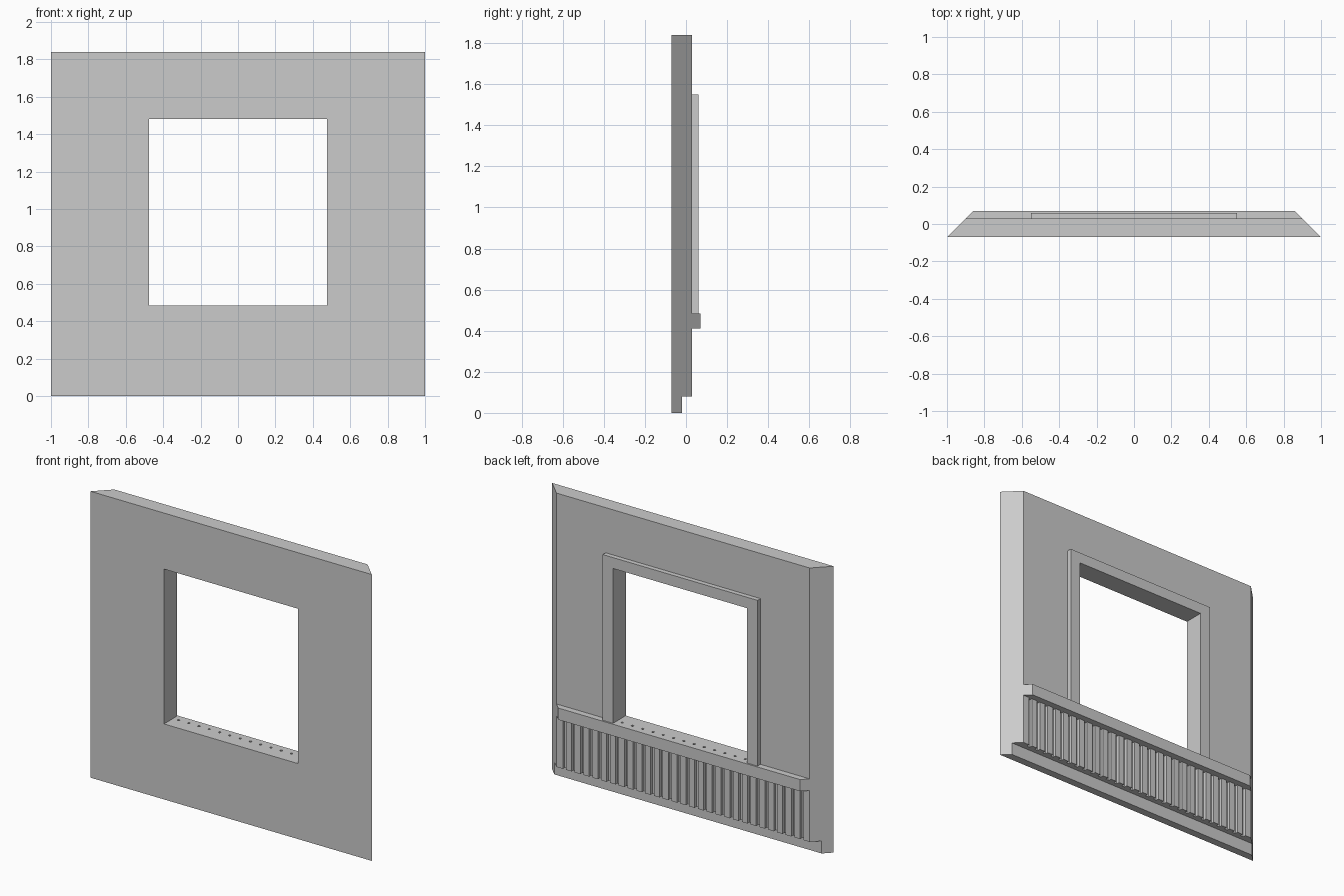
import bpy
import bmesh
from mathutils import Matrix

MITRE = 0.93           # half width of the panel where y = 0
FRONT, BACK, RECESS = -0.07, 0.03, 0.01
SILL_LOW, SILL_TOP = 0.41, 0.485
STEP = 0.08
WIN = 0.477
WIN_TOP = 1.48

cube = bpy.data.objects.get("Cube")
if cube:
    bpy.data.objects.remove(cube, do_unlink=True)

grey = bpy.data.materials.new("plain_grey")
grey.use_nodes = True
GREY = (0.6, 0.6, 0.6, 1)
grey.diffuse_color = GREY
grey.node_tree.nodes["Principled BSDF"].inputs["Base Color"].default_value = GREY


def finish(name, bm):
    bmesh.ops.recalc_face_normals(bm, faces=bm.faces)
    mesh = bpy.data.meshes.new(name)
    bm.to_mesh(mesh)
    bm.free()
    mesh.materials.append(grey)
    obj = bpy.data.objects.new(name, mesh)
    bpy.context.collection.objects.link(obj)
    return obj


def loft(bm, ring_a, ring_b):
    """Solid between two matching outlines."""
    a = [bm.verts.new(p) for p in ring_a]
    b = [bm.verts.new(p) for p in ring_b]
    bm.faces.new(a)
    bm.faces.new(b)
    for i in range(len(a)):
        j = (i + 1) % len(a)
        bm.faces.new((a[i], a[j], b[j], b[i]))


def mitred(name, profile):
    """Side profile (y, z) run across the width, with mitred ends."""
    bm = bmesh.new()
    loft(bm, [(y - MITRE, y, z) for y, z in profile],
         [(MITRE - y, y, z) for y, z in profile])
    return finish(name, bm)


def cut(target, cutter):
    cutter.hide_render = True
    cutter.hide_viewport = True
    cutter.display_type = 'WIRE'
    mod = target.modifiers.new(cutter.name, 'BOOLEAN')
    mod.operation = 'DIFFERENCE'
    mod.solver = 'EXACT'
    mod.object = cutter
    # Bake the cut, then drop the helper
    graph = bpy.context.evaluated_depsgraph_get()
    mesh = bpy.data.meshes.new_from_object(target.evaluated_get(graph))
    target.modifiers.clear()
    target.data = mesh
    bpy.data.objects.remove(cutter, do_unlink=True)


# Wall panel: stepped foot, recess behind the ribs, window opening
wall = mitred("wall_panel", [
    (FRONT, 0), (-0.02, 0), (-0.02, STEP), (RECESS, STEP),
    (RECESS, SILL_TOP), (BACK, SILL_TOP), (BACK, 1.84), (FRONT, 1.84)])
bm = bmesh.new()
opening = [(-WIN, SILL_TOP), (WIN, SILL_TOP), (WIN, WIN_TOP), (-WIN, WIN_TOP)]
loft(bm, [(x, -0.2, z) for x, z in opening], [(x, 0.2, z) for x, z in opening])
cut(wall, finish("window_cutter", bm))

# Sill shelf with a row of small vent holes
sill = mitred("window_sill", [
    (RECESS, SILL_LOW), (0.07, SILL_LOW), (0.07, SILL_TOP), (RECESS, SILL_TOP)])
bm = bmesh.new()
for i in range(-6, 7):
    bmesh.ops.create_cone(
        bm, cap_ends=True, segments=8, radius1=0.008, radius2=0.008,
        depth=0.06, matrix=Matrix.Translation((i * 0.073, 0.022, SILL_TOP)))
cut(sill, finish("vent_cutter", bm))

# Window trim: three-sided frame standing on the sill
bm = bmesh.new()
OUT, TOP = 0.55, 1.55
arch = [(-OUT, SILL_TOP), (-OUT, TOP), (OUT, TOP), (OUT, SILL_TOP),
        (WIN, SILL_TOP), (WIN, WIN_TOP), (-WIN, WIN_TOP), (-WIN, SILL_TOP)]
loft(bm, [(x, BACK, z) for x, z in arch], [(x, 0.06, z) for x, z in arch])
finish("window_trim", bm)

# Vertical ribs below the sill, the end ones following the mitre
bm = bmesh.new()
COUNT, PITCH, HALF = 14, 0.0625, 0.02
for i in range(-COUNT, COUNT + 1):
    x = i * PITCH
    plan = []
    for side, y in ((-1, RECESS), (1, RECESS), (1, BACK), (-1, BACK)):
        outer = i == side * COUNT
        plan.append((side * (MITRE - y) if outer else x + side * HALF, y))
    loft(bm, [(px, py, STEP) for px, py in plan],
         [(px, py, SILL_LOW) for px, py in plan])
finish("radiator_ribs", bm)
